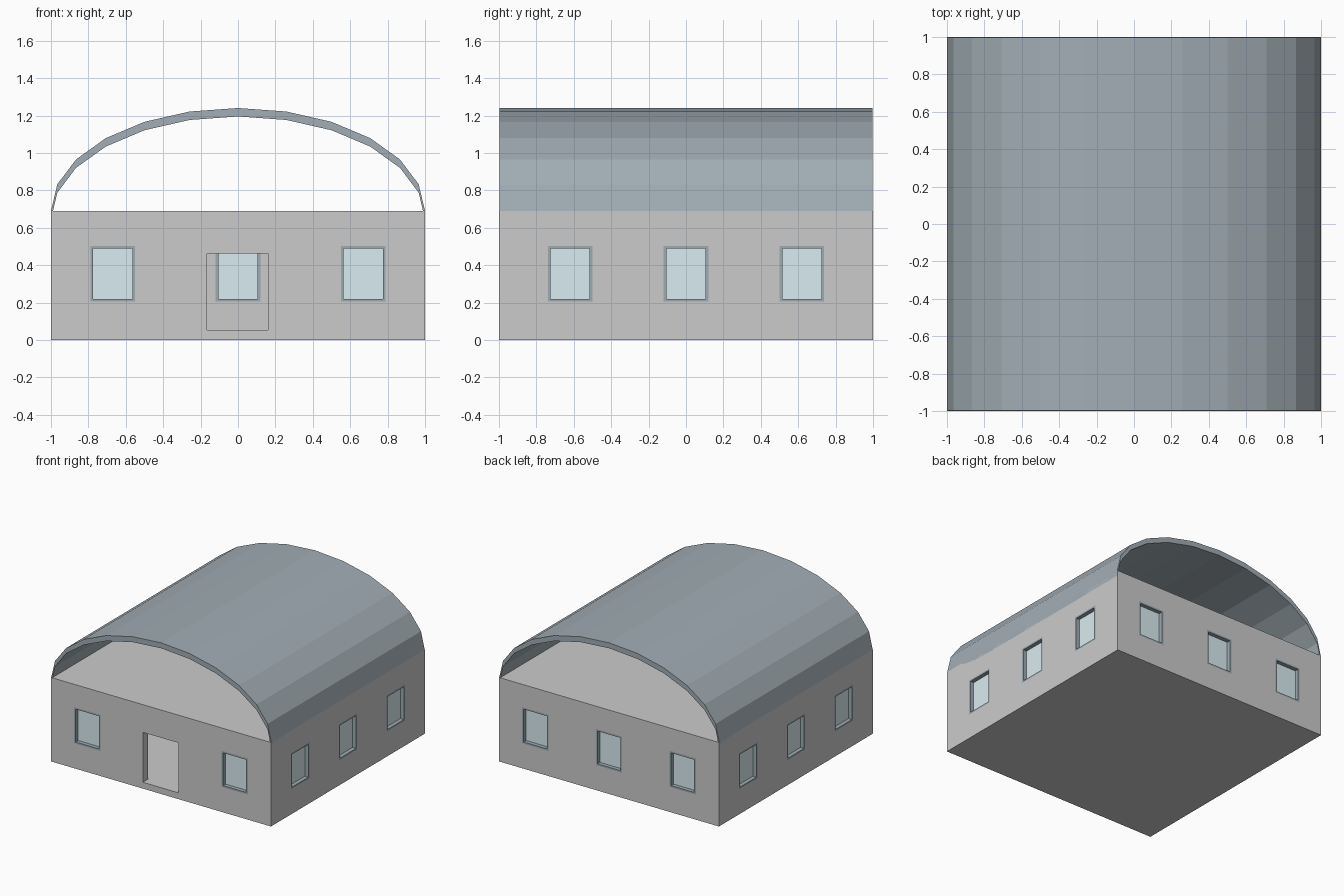
import bpy, bmesh, math
from mathutils import Matrix, Vector

if "Cube" in bpy.data.objects:
    bpy.data.objects.remove(bpy.data.objects["Cube"])

WALL_H, T = 0.69, 0.065          # wall height and thickness
WIN_W, WIN_H, WIN_Z = 0.238, 0.297, 0.354
FRAME = 0.014


def material(name, rgb):
    m = bpy.data.materials.new(name)
    m.diffuse_color = (*rgb, 1)
    m.use_nodes = True
    m.node_tree.nodes["Principled BSDF"].inputs["Base Color"].default_value = m.diffuse_color
    return m


slate = material("slate", (0.36, 0.42, 0.46))
frame_mat = material("frame", (0.34, 0.41, 0.45))
glass_mat = material("glass", (0.70, 0.84, 0.88))


def add_box(bm, size, loc, turn=0.0):
    # box placed relative to the building axis, then turned about z
    m = (Matrix.Rotation(turn, 4, 'Z') @ Matrix.Translation(Vector(loc))
         @ Matrix.Diagonal((*size, 1)))
    bmesh.ops.create_cube(bm, size=1, matrix=m)


def finish(name, bm, mat=None):
    me = bpy.data.meshes.new(name)
    bm.normal_update()
    bm.to_mesh(me)
    bm.free()
    ob = bpy.data.objects.new(name, me)
    bpy.context.collection.objects.link(ob)
    if mat:
        me.materials.append(mat)
    return ob


def cut(ob, cutter):
    cutter.hide_render = True
    mod = ob.modifiers.new("cut", 'BOOLEAN')
    mod.operation = 'DIFFERENCE'
    mod.solver = 'EXACT'
    mod.object = cutter
    bpy.context.view_layer.objects.active = ob
    bpy.ops.object.modifier_apply(modifier=mod.name)
    bpy.data.objects.remove(cutter)


# Window places: (turn of the wall, offset along the wall)
places = [(0, x) for x in (-0.67, 0.67)]
places += [(math.pi, x) for x in (-0.67, 0, 0.67)]
places += [(s * math.pi / 2, y) for s in (1, -1) for y in (-0.62, 0, 0.62)]

# Walls: hollow box with floor and ceiling
bm = bmesh.new()
add_box(bm, (2, 2, WALL_H), (0, 0, WALL_H / 2))
walls = finish("walls", bm)

bm = bmesh.new()
add_box(bm, (2 - 2 * T, 2 - 2 * T, WALL_H - 0.10), (0, 0, WALL_H / 2))
cut(walls, finish("room_cutter", bm))

# Door and window openings
bm = bmesh.new()
add_box(bm, (0.325, 0.16, 0.41), (-0.002, -1, 0.257))
for turn, u in places:
    add_box(bm, (WIN_W, 0.2, WIN_H), (u, -1, WIN_Z), turn)
cut(walls, finish("opening_cutter", bm))

# Window frames and panes
frames, panes = bmesh.new(), bmesh.new()
yc = -1 + T / 2
for turn, u in places:
    for s in (-1, 1):
        add_box(frames, (FRAME, T, WIN_H),
                (u + s * (WIN_W - FRAME) / 2, yc, WIN_Z), turn)
        add_box(frames, (WIN_W - 2 * FRAME, T, FRAME),
                (u, yc, WIN_Z + s * (WIN_H - FRAME) / 2), turn)
    add_box(panes, (WIN_W - 2 * FRAME, 0.01, WIN_H - 2 * FRAME),
            (u, yc + 0.005, WIN_Z), turn)
finish("window_frames", frames, frame_mat)
finish("window_panes", panes, glass_mat)

# Barrel roof: half-ellipse of 12 facets, open at both ends
arc = [(math.cos(i * math.pi / 12), WALL_H + 0.55 * math.sin(i * math.pi / 12))
       for i in range(13)]
profile = arc + [(x, z - 0.045) for x, z in reversed(arc)]
L = 0.996
bm = bmesh.new()
a = [bm.verts.new((x, -L, z)) for x, z in profile]
b = [bm.verts.new((x, L, z)) for x, z in profile]
n = len(profile)
for i in range(n):
    j = (i + 1) % n
    bm.faces.new((a[i], a[j], b[j], b[i]))
for ring in (a, b):
    for i in range(12):
        bm.faces.new((ring[i], ring[i + 1], ring[n - 2 - i], ring[n - 1 - i]))
bmesh.ops.recalc_face_normals(bm, faces=bm.faces)
finish("barrel_roof", bm, slate)
